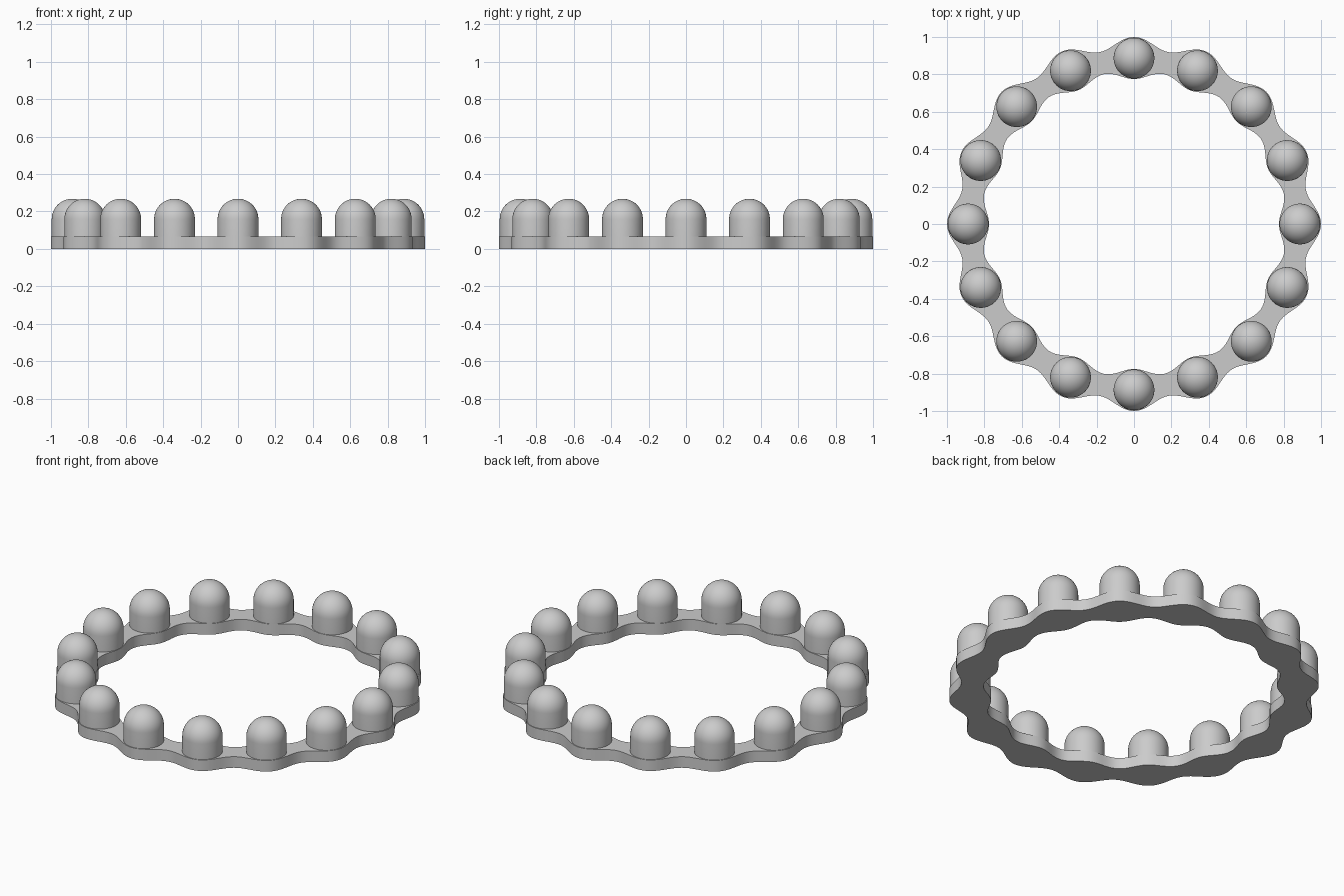
import bpy, bmesh, math

cube = bpy.data.objects.get("Cube")
if cube:
    bpy.data.objects.remove(cube, do_unlink=True)

PEGS = 16
PEG_RING = 0.887
PEG_RADIUS = 0.109
PEG_TOP = 0.268
BASE_TOP = 0.066

grey = bpy.data.materials.new("light_grey")
grey.use_nodes = True
colour = (0.6, 0.6, 0.6, 1)
grey.diffuse_color = colour
grey.node_tree.nodes["Principled BSDF"].inputs["Base Color"].default_value = colour


def finish(bm, name):
    bmesh.ops.recalc_face_normals(bm, faces=bm.faces)
    mesh = bpy.data.meshes.new(name)
    bm.to_mesh(mesh)
    bm.free()
    mesh.materials.append(grey)
    obj = bpy.data.objects.new(name, mesh)
    bpy.context.collection.objects.link(obj)
    bpy.ops.object.select_all(action='DESELECT')
    obj.select_set(True)
    bpy.context.view_layer.objects.active = obj
    bpy.ops.object.shade_smooth_by_angle(angle=math.radians(40))
    return obj


# Scalloped ring: widest under each peg, narrow between
bm = bmesh.new()
steps = PEGS * 24
sections = []
for i in range(steps):
    a = math.tau * i / steps
    bulge = (1 + math.cos(PEGS * a)) / 2
    outer = 0.937 + 0.063 * bulge
    inner = 0.817 - 0.042 * bulge
    corners = [(inner, 0), (outer, 0), (outer, BASE_TOP), (inner, BASE_TOP)]
    sections.append([bm.verts.new((r * math.cos(a), r * math.sin(a), z)) for r, z in corners])
for i, here in enumerate(sections):
    there = sections[(i + 1) % steps]
    for k in range(4):
        n = (k + 1) % 4
        bm.faces.new((here[k], here[n], there[n], there[k]))
finish(bm, "scalloped_ring")

# Domed peg: a shaft and hemisphere profile spun around its axis
bm = bmesh.new()
shoulder = PEG_TOP - PEG_RADIUS
profile = [(PEG_RADIUS, BASE_TOP - 0.004)]
for i in range(13):
    t = math.pi / 2 * i / 12
    profile.append((PEG_RADIUS * math.cos(t), shoulder + PEG_RADIUS * math.sin(t)))
verts = [bm.verts.new((r, 0, z)) for r, z in profile]
edges = [bm.edges.new(pair) for pair in zip(verts, verts[1:])]
bmesh.ops.spin(bm, geom=verts + edges, cent=(0, 0, 0), axis=(0, 0, 1),
               angle=math.tau, steps=48, use_merge=True)
bmesh.ops.remove_doubles(bm, verts=bm.verts, dist=0.0001)
first = finish(bm, "domed_peg_1")

# Repeat the peg around the ring
for i in range(PEGS):
    a = math.tau * i / PEGS
    peg = first
    if i:
        peg = bpy.data.objects.new(f"domed_peg_{i + 1}", first.data)
        bpy.context.collection.objects.link(peg)
    peg.location = (PEG_RING * math.cos(a), PEG_RING * math.sin(a), 0)
    peg.rotation_euler.z = a
